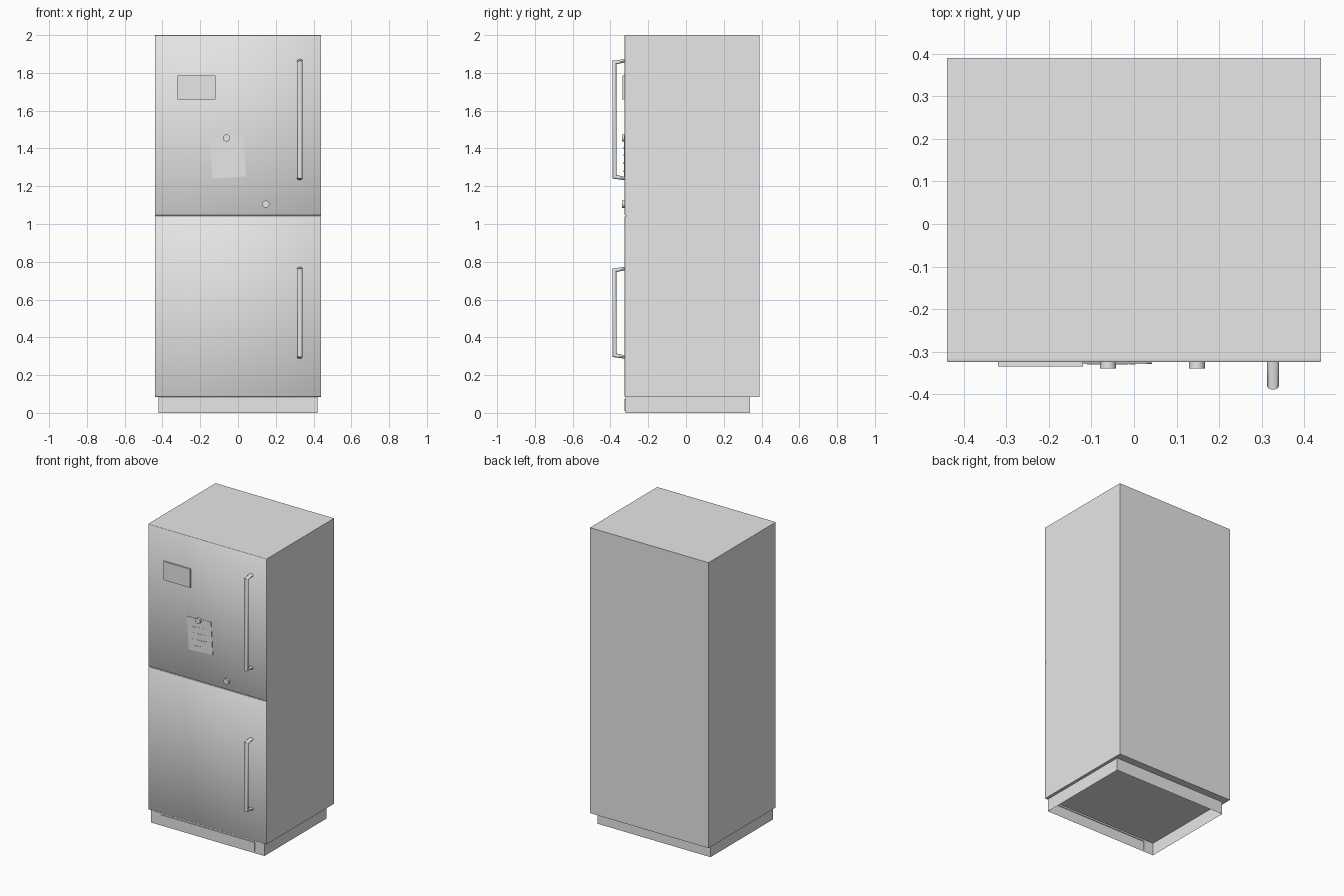
import bpy, bmesh, math
from mathutils import Vector

if "Cube" in bpy.data.objects:
    bpy.data.objects.remove(bpy.data.objects["Cube"])

grey = bpy.data.materials.new("plain_grey")
grey.diffuse_color = (0.8, 0.8, 0.8, 1)
grey.use_nodes = True
grey.node_tree.nodes["Principled BSDF"].inputs["Base Color"].default_value = grey.diffuse_color


def finish(bm, name, smooth=None):
    mesh = bpy.data.meshes.new(name)
    bm.to_mesh(mesh)
    bm.free()
    mesh.materials.append(grey)
    ob = bpy.data.objects.new(name, mesh)
    bpy.context.collection.objects.link(ob)
    if smooth:
        bpy.ops.object.select_all(action='DESELECT')
        ob.select_set(True)
        bpy.context.view_layer.objects.active = ob
        bpy.ops.object.shade_smooth_by_angle(angle=math.radians(smooth))
    return ob


def box(lo, hi):
    bm = bmesh.new()
    bmesh.ops.create_cube(bm, size=1)
    for v in bm.verts:
        v.co = Vector([(a + b) / 2 + c * (b - a) for a, b, c in zip(lo, hi, v.co)])
    return bm


def plate(bm, corners, y_back, y_front):
    """Prism from an x-z outline, between two depths."""
    back = [bm.verts.new((x, y_back, z)) for x, z in corners]
    front = [bm.verts.new((x, y_front, z)) for x, z in corners]
    n = len(corners)
    bm.faces.new(back)
    bm.faces.new(front[::-1])
    for i in range(n):
        j = (i + 1) % n
        bm.faces.new((back[i], front[i], front[j], back[j]))
    bmesh.ops.recalc_face_normals(bm, faces=bm.faces[:])


# cabinet
finish(box((-0.44, -0.315, 0.085), (0.44, 0.39, 2.0)), "cabinet")

# doors with a fine softened front edge
for name, z0, z1 in (("lower_door", 0.085, 1.042), ("upper_door", 1.046, 2.0)):
    bm = box((-0.44, -0.325, z0), (0.44, -0.315, z1))
    edges = [e for e in bm.edges if all(v.co.y < -0.32 for v in e.verts)]
    bmesh.ops.bevel(bm, geom=edges, offset=0.002, segments=1, affect='EDGES')
    finish(bm, name, 50)

# plinth: open shell with a raised panel on the front
bm = box((-0.42, -0.32, 0), (0.42, 0.34, 0.085))
bmesh.ops.delete(bm, geom=[f for f in bm.faces if abs(f.normal.z) > 0.5], context='FACES')
front = min(bm.faces, key=lambda f: f.calc_center_median().y)
bmesh.ops.inset_individual(bm, faces=[front], thickness=0.015)
for v in front.verts:
    v.co.x = math.copysign(0.35, v.co.x)
bmesh.ops.inset_individual(bm, faces=[front], thickness=0.0005, depth=0.005)
finish(bm, "plinth")


# handles: oval section swept round a bracket path
def handle(name, z0, z1, sides=12):
    t, yb, x = 0.009, -0.379, 0.327
    rings = [(-0.324, z1 - 0.001, 0, t), (yb, z1 - 0.010, -0.011, t),
             (yb, z0 + 0.010, -0.011, -t), (-0.324, z0 + 0.001, 0, -t)]
    bm = bmesh.new()
    loops = []
    for y, z, my, mz in rings:
        loops.append([bm.verts.new((x + 0.0145 * math.cos(a), y + my * math.sin(a),
                                    z + mz * math.sin(a)))
                      for a in (2 * math.pi * i / sides for i in range(sides))])
    for a, b in zip(loops, loops[1:]):
        for i in range(sides):
            j = (i + 1) % sides
            bm.faces.new((a[i], a[j], b[j], b[i]))
    bm.faces.new(loops[0])
    bm.faces.new(loops[-1][::-1])
    bmesh.ops.recalc_face_normals(bm, faces=bm.faces[:])
    finish(bm, name, 40)


handle("upper_handle", 1.24, 1.865)
handle("lower_handle", 0.295, 0.765)

# picture card
finish(box((-0.32, -0.335, 1.66), (-0.12, -0.325, 1.785)), "picture_card")

# tilted paper note
note = [Vector(p) for p in ((-0.15, 1.46), (0.03, 1.468), (0.042, 1.252), (-0.135, 1.24))]
bm = bmesh.new()
plate(bm, note, -0.326, -0.329)
finish(bm, "paper_note")


def on_note(u, v):
    return note[0].lerp(note[1], u).lerp(note[3].lerp(note[2], u), v)


# rows of dashes on the note
bm = bmesh.new()
for row, count in enumerate((4, 4, 5, 3)):
    v = 0.26 + 0.19 * row
    for k in range(count):
        u = 0.2 + 0.13 * k + 0.04 * (row % 2)
        plate(bm, [on_note(u, v), on_note(u + 0.09, v),
                   on_note(u + 0.09, v + 0.02), on_note(u, v + 0.02)], -0.3285, -0.3305)
finish(bm, "note_dashes")

# round magnets
for name, x, z, r in (("note_magnet", -0.061, 1.455, 0.019),
                      ("spare_magnet", 0.148, 1.105, 0.019)):
    bm = bmesh.new()
    n = 16
    plate(bm, [(x + r * math.cos(2 * math.pi * i / n), z + r * math.sin(2 * math.pi * i / n))
               for i in range(n)], -0.325, -0.34)
    finish(bm, name, 40)
